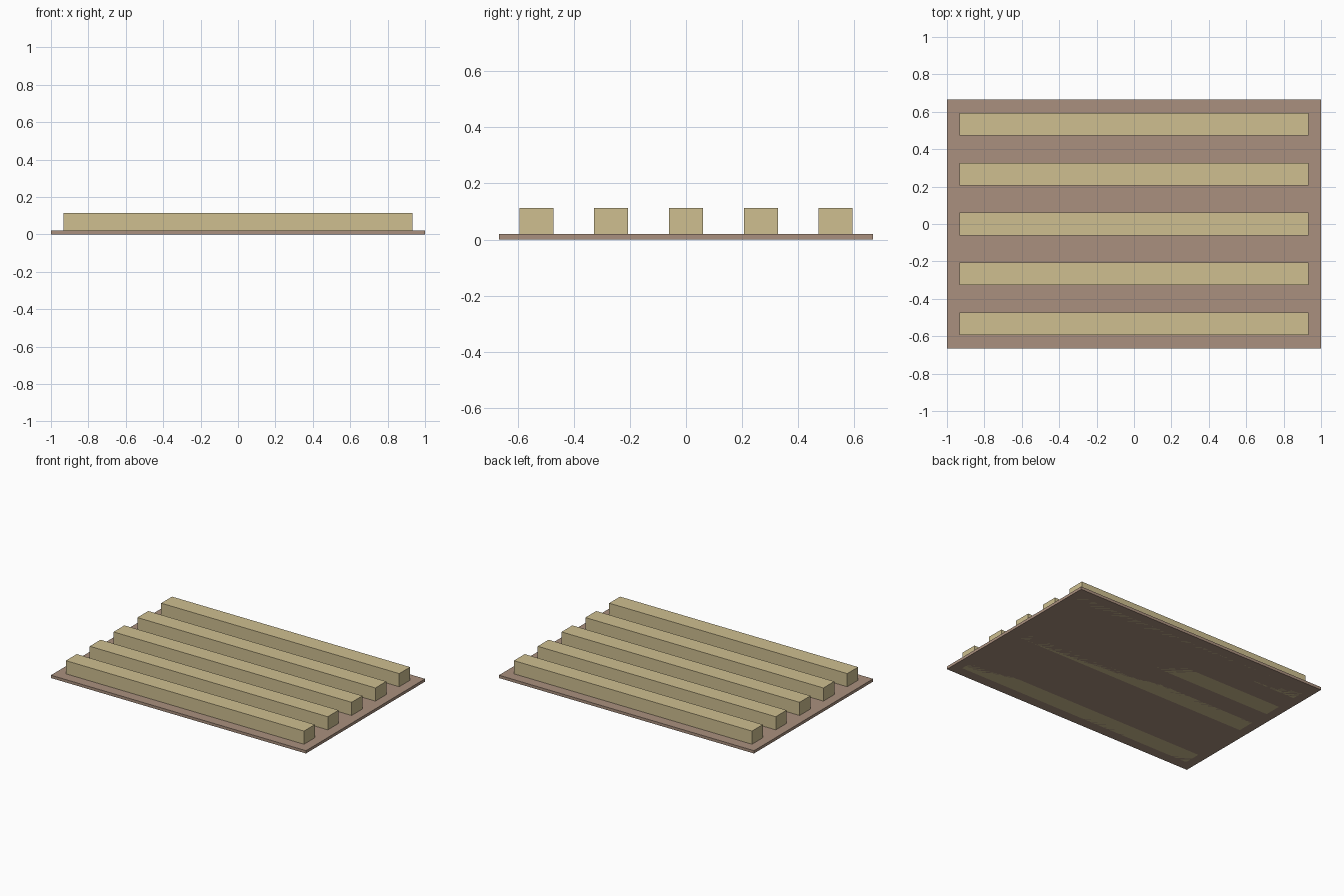
import bpy

if "Cube" in bpy.data.objects:
    bpy.data.objects.remove(bpy.data.objects["Cube"])


def material(name, color):
    mat = bpy.data.materials.new(name)
    mat.diffuse_color = (*color, 1)
    mat.use_nodes = True
    mat.node_tree.nodes["Principled BSDF"].inputs["Base Color"].default_value = mat.diffuse_color
    return mat


def box(name, center_y, size, mat):
    """Box standing on z = 0, centred on x = 0."""
    bpy.ops.mesh.primitive_cube_add(size=1, location=(0, center_y, size[2] / 2))
    obj = bpy.context.object
    obj.name = name
    obj.scale = size
    bpy.ops.object.transform_apply(location=False, rotation=False, scale=True)
    obj.data.materials.append(mat)
    return obj


board_mat = material("brown_board", (0.40, 0.28, 0.21))
beam_mat = material("pale_wood", (0.62, 0.52, 0.28))

# Thin base board
box("base_board", 0, (2.0, 1.3333, 0.02), board_mat)

# Five parallel beams running through the board to the ground
for i in range(5):
    box(f"beam_{i + 1}", (i - 2) * 0.2667, (1.8667, 0.1213, 0.1133), beam_mat)
